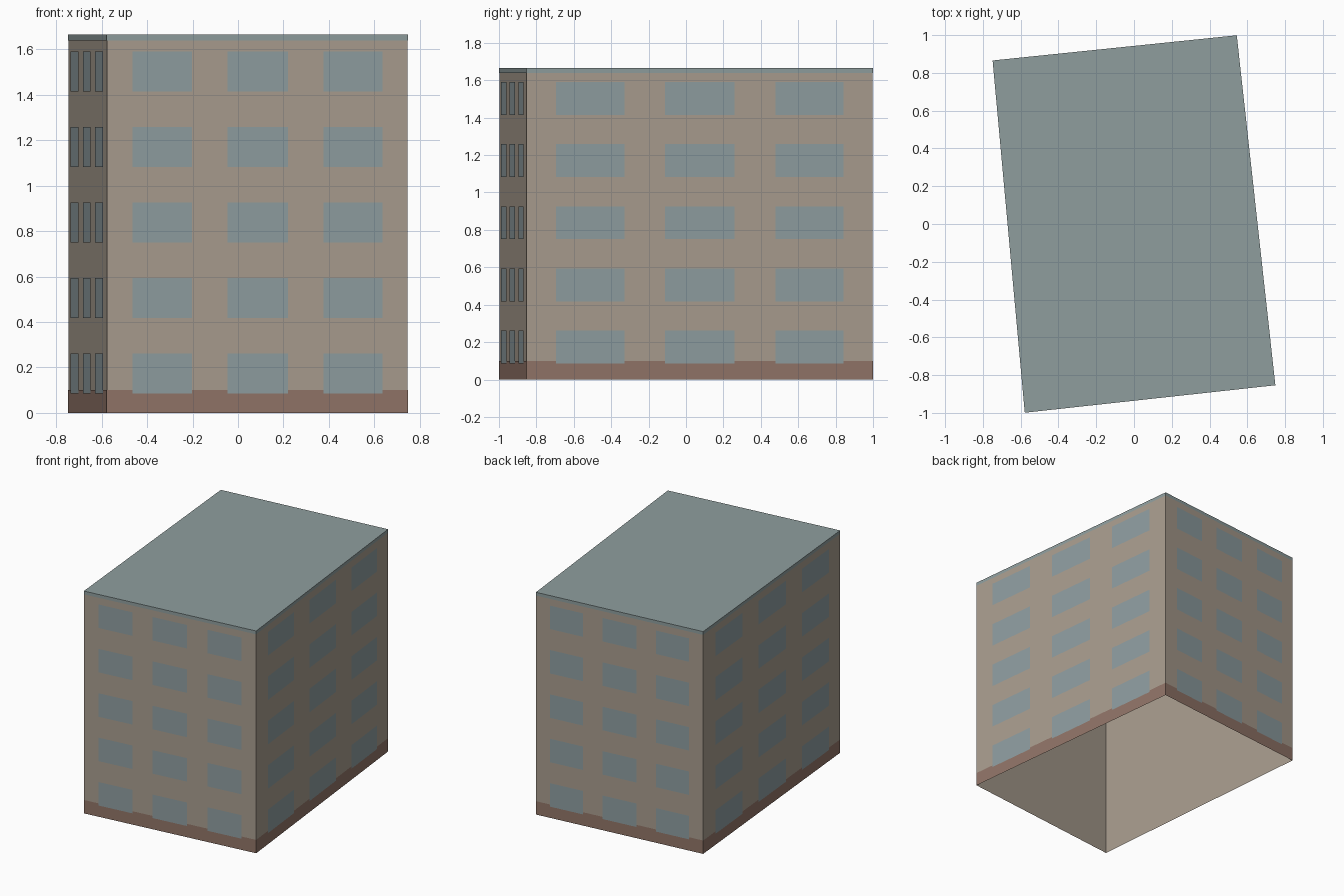
import bpy
import bmesh
from mathutils import Vector

old = bpy.data.objects.get("Cube")
if old:
    bpy.data.objects.remove(old, do_unlink=True)


def material(name, rgb):
    # sRGB bytes to linear colour
    lin = [((c / 255 + 0.055) / 1.055) ** 2.4 for c in rgb] + [1]
    mat = bpy.data.materials.new(name)
    mat.use_nodes = True
    mat.diffuse_color = lin
    bsdf = mat.node_tree.nodes["Principled BSDF"]
    bsdf.inputs["Base Color"].default_value = lin
    bsdf.inputs["Roughness"].default_value = 0.9
    return mat


WALL = material("tan wall", (169, 157, 143))
BASE = material("brown base", (146, 117, 104))
GLASS = material("blue grey glass", (143, 158, 161))
ROOF = material("grey roof", (143, 158, 158))

# Footprint corners: front right, front left, back left, back right
FOOTPRINT = [Vector(p) for p in
             ((-0.577, -0.997, 0), (0.747, -0.852, 0), (0.543, 0.997, 0), (-0.747, 0.864, 0))]
HEIGHT = 1.665
UP = Vector((0, 0, 1))


def build(name, quads, mat):
    bm = bmesh.new()
    for quad in quads:
        bm.faces.new([bm.verts.new(p) for p in quad])
    bmesh.ops.remove_doubles(bm, verts=bm.verts, dist=0.0001)
    mesh = bpy.data.meshes.new(name)
    bm.to_mesh(mesh)
    bm.free()
    mesh.materials.append(mat)
    obj = bpy.data.objects.new(name, mesh)
    bpy.context.collection.objects.link(obj)
    return obj


def ring(low, high, scale):
    # Band of four outward faces around the footprint
    pts = [p * scale for p in FOOTPRINT]
    return [(a + UP * low, b + UP * low, b + UP * high, a + UP * high)
            for a, b in zip(pts, pts[1:] + pts[:1])]


# Walls, open underneath, with the base and roof bands around them
build("walls", ring(0, HEIGHT - 0.003, 1), WALL)
build("base_band", ring(0, 0.1, 1.002), BASE)
top = [p * 1.002 + UP * HEIGHT for p in FOOTPRINT]
build("roof", ring(1.64, HEIGHT, 1.002) + [top], ROOF)

# Window plates: three columns on five storeys of each wall
COLUMNS = ((0.085, 0.283), (0.4, 0.601), (0.719, 0.916))
for side, start in zip(("front", "left", "back", "right"), range(4)):
    a, b = FOOTPRINT[start], FOOTPRINT[(start + 1) % 4]
    out = (b - a).cross(UP).normalized() * 0.004
    panes = []
    for storey in range(5):
        low = UP * (0.085 + storey * 0.3325)
        high = low + UP * 0.176
        for t0, t1 in COLUMNS:
            p, q = a.lerp(b, t0) + out, a.lerp(b, t1) + out
            panes.append((p + low, q + low, q + high, p + high))
    build(side + "_windows", panes, GLASS)
